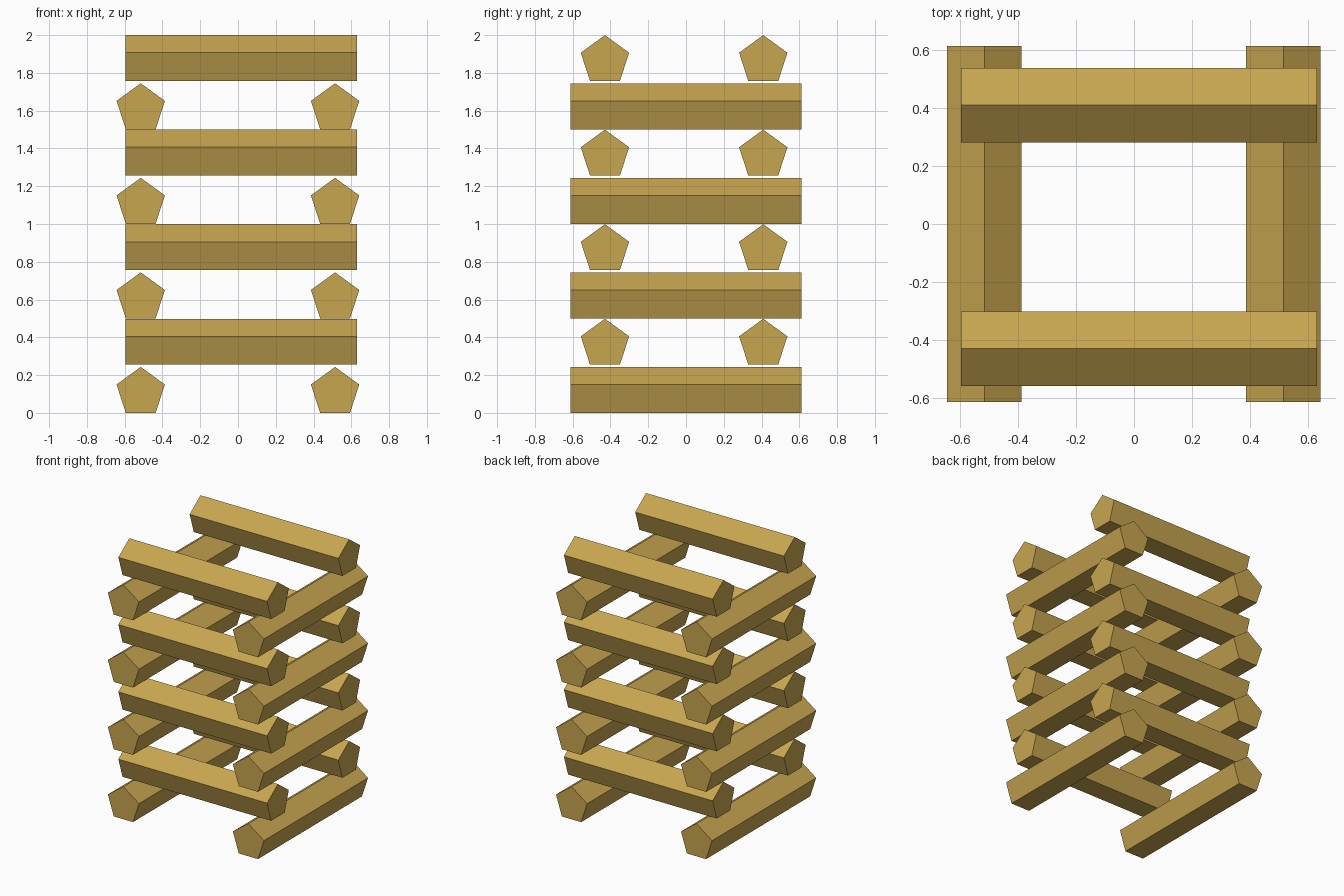
import bpy, bmesh
from math import sin, cos, pi

if "Cube" in bpy.data.objects:
    bpy.data.objects.remove(bpy.data.objects["Cube"])

R = 0.1345                      # pentagon circumradius
RISE = R * cos(pi / 5)          # flat underside to centre

wood = bpy.data.materials.new("wood")
wood.diffuse_color = (0.57, 0.38, 0.08, 1)
wood.use_nodes = True
wood.node_tree.nodes["Principled BSDF"].inputs["Base Color"].default_value = wood.diffuse_color


def beam(name, axis, side, start, end, bottom):
    """Five-sided log, point up, extruded along x or y."""
    bm = bmesh.new()
    ring = []
    for i in range(5):
        a = 2 * pi * i / 5
        across, z = side + R * sin(a), bottom + RISE + R * cos(a)
        ring.append(bm.verts.new((start, across, z) if axis == "x" else (across, start, z)))
    cap = bm.faces.new(ring)
    out = bmesh.ops.extrude_face_region(bm, geom=[cap], use_keep_orig=True)
    moved = [v for v in out["geom"] if isinstance(v, bmesh.types.BMVert)]
    length = end - start
    bmesh.ops.translate(bm, verts=moved, vec=(length, 0, 0) if axis == "x" else (0, length, 0))
    bmesh.ops.recalc_face_normals(bm, faces=bm.faces)
    mesh = bpy.data.meshes.new(name)
    bm.to_mesh(mesh)
    bm.free()
    mesh.materials.append(wood)
    obj = bpy.data.objects.new(name, mesh)
    bpy.context.collection.objects.link(obj)


# Four repeats of a crossed pair of log layers
for k in range(4):
    z = 0.5005 * k
    for label, x in (("left", -0.515), ("right", 0.514)):
        beam(f"{label}_log_{k + 1}", "y", x, -0.612, 0.612, z)
    for label, y in (("front", -0.429), ("back", 0.409)):
        beam(f"{label}_log_{k + 1}", "x", y, -0.595, 0.629, z + 0.255)
